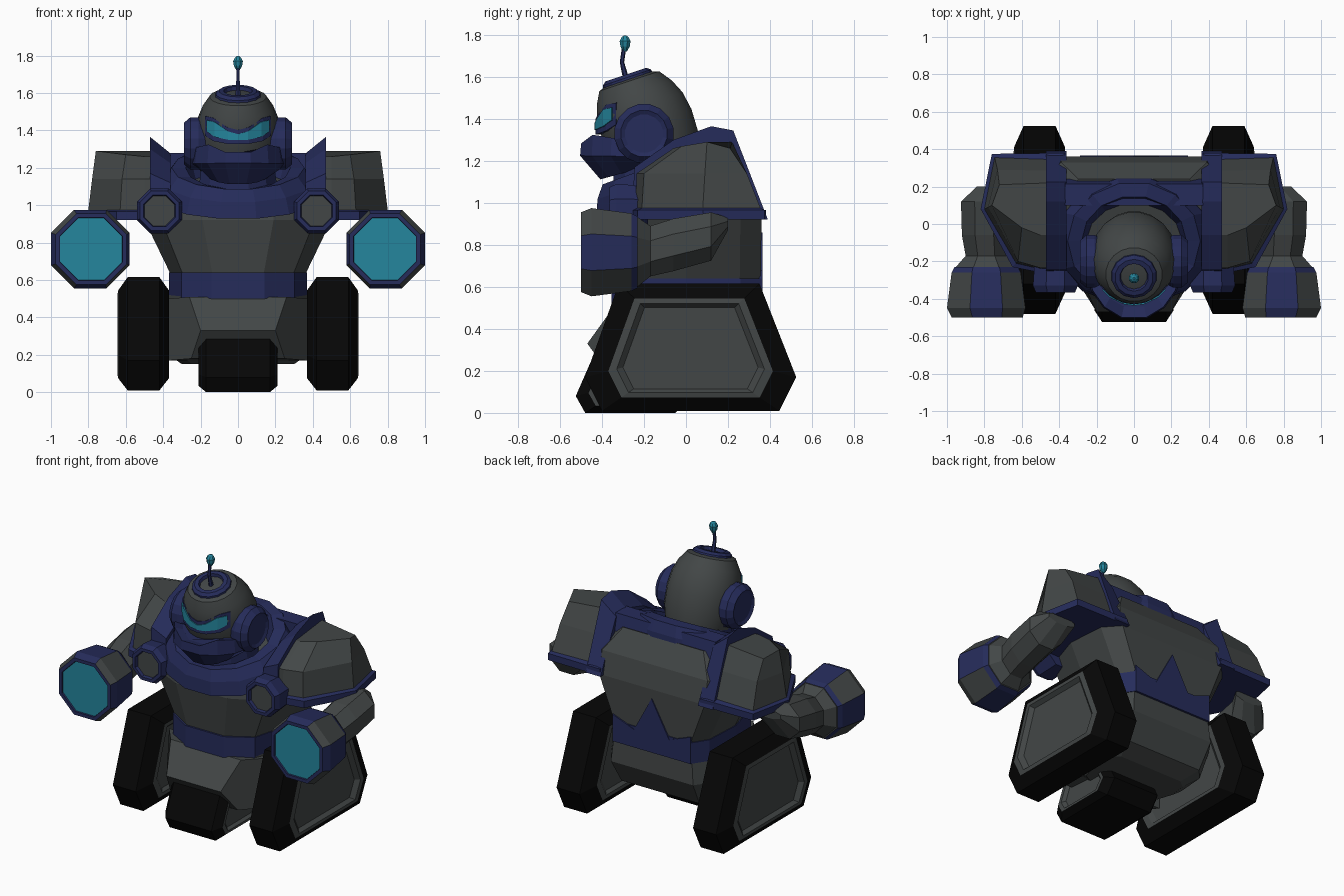
import bpy, bmesh
from math import sin, cos, pi, radians
from mathutils import Vector

if "Cube" in bpy.data.objects:
    bpy.data.objects.remove(bpy.data.objects["Cube"])


def material(name, rgb):
    m = bpy.data.materials.new(name)
    m.diffuse_color = (*rgb, 1)
    m.use_nodes = True
    m.node_tree.nodes["Principled BSDF"].inputs["Base Color"].default_value = m.diffuse_color
    return m


GREY = material("grey", (0.055, 0.062, 0.062))
NAVY = material("navy", (0.019, 0.025, 0.105))
CYAN = material("cyan", (0.018, 0.24, 0.34))
BLACK = material("black", (0.002, 0.002, 0.002))
PALETTE = [GREY, NAVY, CYAN, BLACK]
G, N, C, K = range(4)


def loft(name, rings, color, cap=None, mirror=False, smooth=False, closed=False):
    """Skin rings of points; color is an index, a list per band, or f(band, side)."""
    bm = bmesh.new()
    vs = [[bm.verts.new(p) for p in r] for r in rings]
    n = len(rings[0])
    bands = len(rings) if closed else len(rings) - 1
    for b in range(bands):
        nxt = vs[(b + 1) % len(vs)]
        for i in range(n):
            j = (i + 1) % n
            f = bm.faces.new((vs[b][i], vs[b][j], nxt[j], nxt[i]))
            f.material_index = (color(b, i) if callable(color) else
                                color[b] if isinstance(color, list) else color)
    if not closed:
        caps = cap if isinstance(cap, tuple) else (cap, cap)
        for r, c in zip((vs[0], vs[-1]), caps):
            f = bm.faces.new(r)
            f.material_index = c if c is not None else (color if isinstance(color, int) else G)
    bmesh.ops.recalc_face_normals(bm, faces=bm.faces)
    me = bpy.data.meshes.new(name)
    bm.to_mesh(me)
    bm.free()
    for m in PALETTE:
        me.materials.append(m)
    ob = bpy.data.objects.new(name, me)
    bpy.context.collection.objects.link(ob)
    if mirror:
        ob.modifiers.new("mirror", 'MIRROR')
    if smooth:
        bpy.ops.object.select_all(action='DESELECT')
        ob.select_set(True)
        bpy.context.view_layer.objects.active = ob
        bpy.ops.object.shade_smooth_by_angle(angle=radians(35))
    return ob


def disc(center, u, v, r, n, rv=None):
    """Regular polygon in the plane of u and v, flats facing the axes."""
    c, u, v = Vector(center), Vector(u), Vector(v)
    rv = rv or r
    k = 1 / cos(pi / n)
    return [c + u * r * k * cos(a) + v * rv * k * sin(a)
            for a in [2 * pi * (i + 0.5) / n for i in range(n)]]


X, Y, Z = (1, 0, 0), (0, 1, 0), (0, 0, 1)


# Tracks: black belt, recessed grey side panels
def track(name, prof, mid, steps, mirror):
    rings = [[(x, mid[0] + (y - mid[0]) * s, mid[1] + (z - mid[1]) * s) for y, z in prof]
             for x, s in steps]
    loft(name, rings, [G, G, K, K, K, G, G], G, mirror)


track("side_track",
      [(0.525, 0.17), (0.445, 0.01), (-0.40, 0.01), (-0.48, 0.17), (-0.32, 0.615), (0.35, 0.615)],
      (0.02, 0.3),
      [(0.39, 0.64), (0.37, 0.70), (0.37, 0.78), (0.42, 1), (0.59, 1), (0.64, 0.78),
       (0.645, 0.70), (0.62, 0.64)], True)
track("front_track",
      [(0.02, 0.09), (-0.05, 0), (-0.48, 0), (-0.525, 0.08), (-0.42, 0.32), (-0.10, 0.32)],
      (-0.25, 0.15),
      [(-0.19, 0.6), (-0.21, 0.68), (-0.21, 0.78), (-0.17, 1), (0.17, 1), (0.21, 0.78),
       (0.21, 0.68), (0.19, 0.6)], False)


# Body: faceted sections, rounder in front, flatter at the back
def section(z, hx, yf, yb, tilt=0.0):
    half = [(0.38 * hx, yf), (0.82 * hx, yf * 0.72), (hx, 0), (0.96 * hx, yb * 0.72), (0.78 * hx, yb)]
    pts = half + [(-x, y) for x, y in reversed(half)]
    return [(x, y, z + tilt * y) for x, y in pts]


loft("hips", [section(0.15, 0.3, -0.22, 0.16), section(0.2, 0.37, -0.28, 0.27),
              section(0.36, 0.39, -0.34, 0.36), section(0.52, 0.37, -0.35, 0.35)], G)
loft("front_guard", [[(s * 0.26, -0.34, 0.51), (s * 0.2, -0.47, 0.33), (s * 0.25, -0.36, 0.18),
                      (s * 0.37, -0.2, 0.17), (s * 0.37, -0.2, 0.5)] for s in (-1, 1)], G)
loft("waist_band", [section(0.50, 0.37, -0.355, 0.362), section(0.64, 0.37, -0.355, 0.362)], N)
loft("torso", [section(0.62, 0.355, -0.34, 0.355), section(0.92, 0.50, -0.385, 0.36),
               section(1.03, 0.50, -0.37, 0.33, 0.12), section(1.14, 0.38, -0.29, 0.24, 0.3)], G)
loft("back_chevron", [[(x, y, z) for x, z in ((-0.29, 0.5), (-0.29, 0.68), (-0.13, 0.62), (0, 0.86),
                                             (0.13, 0.62), (0.29, 0.68), (0.29, 0.5))]
                      for y in (0.34, 0.365)], N)


# Collar: sloping ring, low in front
def collar_ring(rx, ry, dz):
    return [(rx * sin(a), -0.09 + ry * cos(a), 1.12 + 0.115 * cos(a) + dz)
            for a in [2 * pi * (i + 0.5) / 14 for i in range(14)]]


loft("collar", [collar_ring(0.44, 0.345, -0.08), collar_ring(0.41, 0.34, 0.01),
                collar_ring(0.355, 0.315, 0.08), collar_ring(0.28, 0.24, 0.08),
                collar_ring(0.24, 0.2, -0.07)], N, closed=True)
loft("upper_back_band", [[(x, 0.1, 1.15), (x, 0.24, 1.17), (x, 0.215, 1.28), (x, 0.1, 1.28)]
                         for x in (-0.37, 0.37)], N)
loft("neck", [disc((0, -0.12, 1.0), X, Y, 0.22, 12), disc((0, -0.16, 1.26), X, Y, 0.19, 12)], N)

# Shoulder pads
rim = [(0.37, -0.25), (0.5, -0.26), (0.65, -0.23), (0.82, 0.08), (0.76, 0.375), (0.37, 0.38)]
mid = [(0.45, -0.235), (0.5, -0.235), (0.62, -0.2), (0.78, 0.09), (0.73, 0.29), (0.45, 0.285)]
base = [(0.45, -0.24), (0.5, -0.24), (0.63, -0.21), (0.80, 0.08), (0.745, 0.355), (0.45, 0.345)]
top = [(0.45, -0.06, 1.26), (0.5, -0.06, 1.26), (0.6, -0.02, 1.27), (0.76, 0.1, 1.29),
       (0.72, 0.21, 1.26), (0.45, 0.22, 1.29)]
loft("shoulder_pad", [[(x, y, 0.92) for x, y in rim], [(x, y, 0.965) for x, y in rim],
                      [(x, y, 0.975) for x, y in base], [(x, y, 1.14) for x, y in mid], top],
     [N, N, G, G], (N, G), True)
frame = [(-0.26, 0.92), (-0.245, 1.17), (-0.06, 1.3), (0.12, 1.365), (0.225, 1.345), (0.39, 0.92)]
loft("shoulder_frame", [[(x, y, z - d * (z - 0.92)) for y, z in frame]
                        for x, d in ((0.36, 0.2), (0.47, 0))], N, None, True)

# Chest lamps
loft("chest_lamp", [disc((0.42, y, 0.97), X, Z, r, 8) for y, r in
                    ((-0.18, 0.11), (-0.33, 0.12), (-0.365, 0.105), (-0.365, 0.085), (-0.345, 0.08))],
     N, (N, G), True)

# Arms and hand cannons
loft("arm", [disc((x, y, z), X, Z, rx, 8, rz) for x, y, z, rx, rz in
             ((0.74, 0.20, 0.90, 0.10, 0.03), (0.80, 0.12, 0.84, 0.125, 0.115),
              (0.80, -0.06, 0.80, 0.12, 0.125), (0.79, -0.17, 0.77, 0.11, 0.12),
              (0.79, -0.25, 0.765, 0.18, 0.18))], G, None, True)
loft("hand_cannon", [disc((x, y, 0.765), X, Z, r, 8) for x, y, r in
                     ((0.79, -0.23, 0.17), (0.79, -0.26, 0.185), (0.79, -0.45, 0.21),
                      (0.785, -0.5, 0.19), (0.785, -0.5, 0.168), (0.785, -0.49, 0.166))],
     lambda b, i: N if b > 2 or b == 0 or i % 2 else G, (G, C), True)

# Head: dome revolved on a forward-leaning axis
axis, lean = Vector((0, -0.316, 0.949)), Vector((0, 0.949, 0.316))
crown = Vector((0, -0.275, 1.578))


def head_ring(drop, r, n=20, back=0.0):
    return disc(crown - axis * drop + lean * back, X, lean, r, n)


loft("head", [head_ring(d, r, 20, b) for d, r, b in
              ((0.42, 0.20, 0.02), (0.34, 0.22, 0.02), (0.22, 0.224, 0.02), (0.13, 0.214, 0.015),
               (0.06, 0.188, 0.01), (0.0, 0.15, 0.005), (-0.015, 0.1, 0))], G, smooth=True)
loft("crown_ring", [head_ring(d, r, 14) for d, r in
                    ((0.03, 0.125), (-0.02, 0.118), (-0.035, 0.1), (-0.035, 0.075), (0.0, 0.065))],
     N, closed=True)
loft("ear_disc", [disc((x, -0.2, 1.33), Y, Z, r, 16) for x, r in
                  ((0.17, 0.12), (0.21, 0.14), (0.255, 0.14), (0.29, 0.11), (0.28, 0.09))],
     N, None, True)


# Jaw: deep scoop, highest either side of the mouth
def jaw_ring(z, rx, ry, rise=0.0, dip=0.0):
    pts = [(rx * sin(a), -0.2 - ry * cos(a), z + rise * cos(a) - (dip if abs(a) < 0.3 else 0))
           for a in [radians(t) for t in (-90, -60, -38, -15, 15, 38, 60, 90)]]
    return pts + [(rx * 0.8, -0.1, z), (-rx * 0.8, -0.1, z)]


loft("jaw", [jaw_ring(1.17, 0.17, 0.215, -0.06), jaw_ring(1.22, 0.265, 0.315, 0.005),
             jaw_ring(1.285, 0.255, 0.31, 0.05, 0.05), jaw_ring(1.28, 0.21, 0.25, 0.03, 0.04)], N)


# Visor: curved strip with slanted brows, and its frame
def visor(name, rad, pad, color):
    cols = [(49, 1.395, 1.455), (34, 1.365, 1.445), (14, 1.35, 1.395), (0, 1.348, 1.38)]
    cols = [(-a, l, h) for a, l, h in cols] + [(a, l, h) for a, l, h in reversed(cols[:3])]
    rings = []
    for a, lo, hi in cols:
        t = radians(a * (1 + pad * 5))
        rings.append([(r * 0.95 * sin(t), -0.2 - r * cos(t), z) for r, z in
                      ((rad, lo - pad), (rad, hi + pad), (0.15, hi + pad), (0.15, lo - pad))])
    loft(name, rings, color)


visor("visor_frame", 0.23, 0.022, N)
visor("visor", 0.236, 0, C)

# Antenna
loft("antenna_rod", [disc((0, y, z), X, Y, r, 6) for y, z, r in
                     ((-0.28, 1.57, 0.014), (-0.305, 1.67, 0.009), (-0.295, 1.74, 0.009))], N)
loft("antenna_tip", [disc((0, -0.29, 1.76 + dz), X, Y, r, 8) for dz, r in
                     ((-0.04, 0.008), (-0.015, 0.022), (0.01, 0.026), (0.03, 0.016), (0.038, 0.005))], C)
